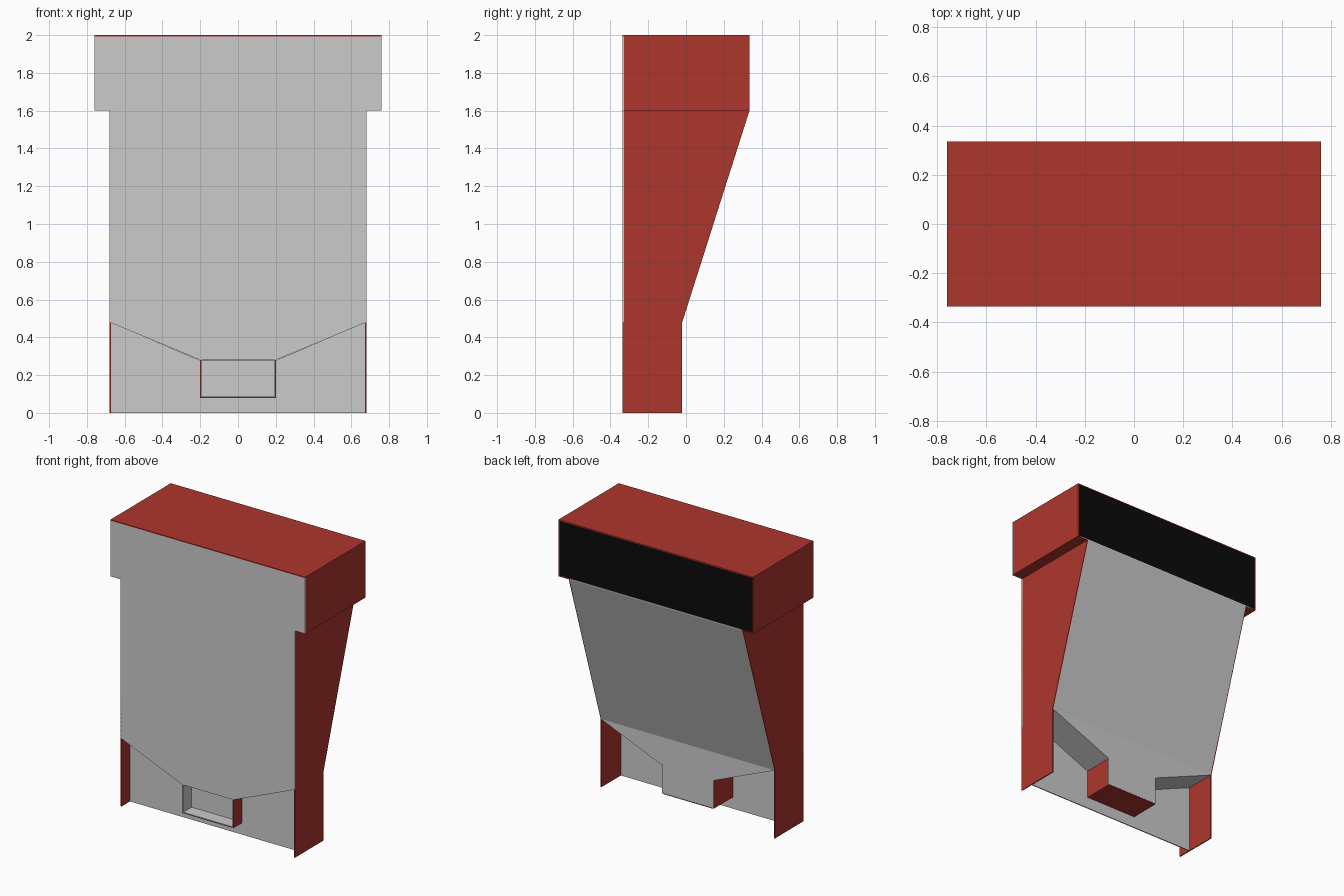
import bpy, bmesh

if "Cube" in bpy.data.objects:
    bpy.data.objects.remove(bpy.data.objects["Cube"])

T = 0.007                                  # sheet thickness
F, B, L = -0.336, 0.336, -0.02             # front, back and lower-back y
P = -0.243                                 # recessed panel y


def material(name, color):
    m = bpy.data.materials.new(name)
    m.diffuse_color = color
    m.use_nodes = True
    m.node_tree.nodes["Principled BSDF"].inputs["Base Color"].default_value = m.diffuse_color
    return m


RED = material("red_paint", (0.42, 0.037, 0.027, 1))
BLACK = material("black_fill", (0.003, 0.003, 0.003, 1))


def prism(name, pts, axis, a, b, mat=None):
    """Extrude a 2D outline along an axis from a to b."""
    place = {"x": lambda p, d: (d, p[0], p[1]),
             "y": lambda p, d: (p[0], d, p[1]),
             "z": lambda p, d: (p[0], p[1], d)}[axis]
    bm = bmesh.new()
    lo = [bm.verts.new(place(p, a)) for p in pts]
    hi = [bm.verts.new(place(p, b)) for p in pts]
    bm.faces.new(lo)
    bm.faces.new(hi)
    n = len(pts)
    for i in range(n):
        j = (i + 1) % n
        bm.faces.new((lo[i], lo[j], hi[j], hi[i]))
    bmesh.ops.recalc_face_normals(bm, faces=bm.faces)
    me = bpy.data.meshes.new(name)
    bm.to_mesh(me)
    bm.free()
    ob = bpy.data.objects.new(name, me)
    bpy.context.collection.objects.link(ob)
    if mat:
        me.materials.append(mat)
    return ob


def rect(u0, u1, v0, v1):
    return [(u0, v0), (u1, v0), (u1, v1), (u0, v1)]


def both(half):
    """Close a right-hand outline with its mirror image."""
    return half + [(-x, z) for x, z in reversed(half)]


# Front sheet, with wide head and funnel-shaped lower edge
prism("front_panel", both([(0.2, 0.28), (0.68, 0.48), (0.68, 1.6), (0.76, 1.6), (0.76, 2 - T)]),
      "y", F, F + T)

# Recessed lower panel
prism("lower_panel", both([(0.68 - T, 0), (0.68 - T, 0.478), (0.2, 0.278)]), "y", P, P + T)

# Sloping back sheet and the funnel back below it
prism("back_panel", [(L, 0.48), (B, 1.6), (B - T, 1.6), (L - T, 0.48)], "x", -0.675, 0.675)
prism("funnel_back", both([(0.2, 0.085), (0.2, 0.28), (0.68, 0.48)]), "y", L - T, L)

# Head lid
prism("lid", rect(-0.76, 0.76, F, B), "z", 2 - T, 2, RED)

side = [(F, 0), (L, 0), (L, 0.48), (B, 1.6), (F, 1.6)]
for s, tag in ((1, "right"), (-1, "left")):
    # Side walls, head ends and head overhang
    prism(f"side_wall_{tag}", side, "x", s * (0.68 - T), s * 0.68, RED)
    prism(f"head_end_{tag}", rect(F + T, B, 1.6, 2 - T), "x", s * (0.76 - T), s * 0.76, RED)
    prism(f"head_underside_{tag}", rect(s * 0.67, s * (0.76 - T), F + T, B), "z", 1.6, 1.6 + T, RED)
    # Sloping funnel floor
    prism(f"funnel_floor_{tag}", [(s * 0.2, 0.28), (s * 0.675, 0.478), (s * 0.675, 0.478 + T),
          (s * 0.2, 0.28 + T)], "y", F + T, L - T)
    # Tray side with a grey liner
    prism(f"tray_side_{tag}", rect(F, L - T, 0.08, 0.28), "x", s * 0.196, s * 0.2, RED)
    prism(f"tray_liner_{tag}", rect(F, L - T, 0.088, 0.28), "x", s * 0.192, s * 0.196)

# Tray bottom and its grey liner
prism("tray_bottom", rect(-0.196, 0.196, F, L), "z", 0.08, 0.084, RED)
prism("tray_floor", rect(-0.196, 0.196, F, L - T), "z", 0.084, 0.088)

# Thin rim along the lower edge of the head opening
prism("opening_rim", rect(-0.753, 0.753, B - T, B), "z", 1.6, 1.6 + T)

# Black contents filling the head, visible through the open back
prism("contents", rect(-0.753, 0.753, 1.6 + T, 2 - T), "y", F + T, B - 0.003, BLACK)
